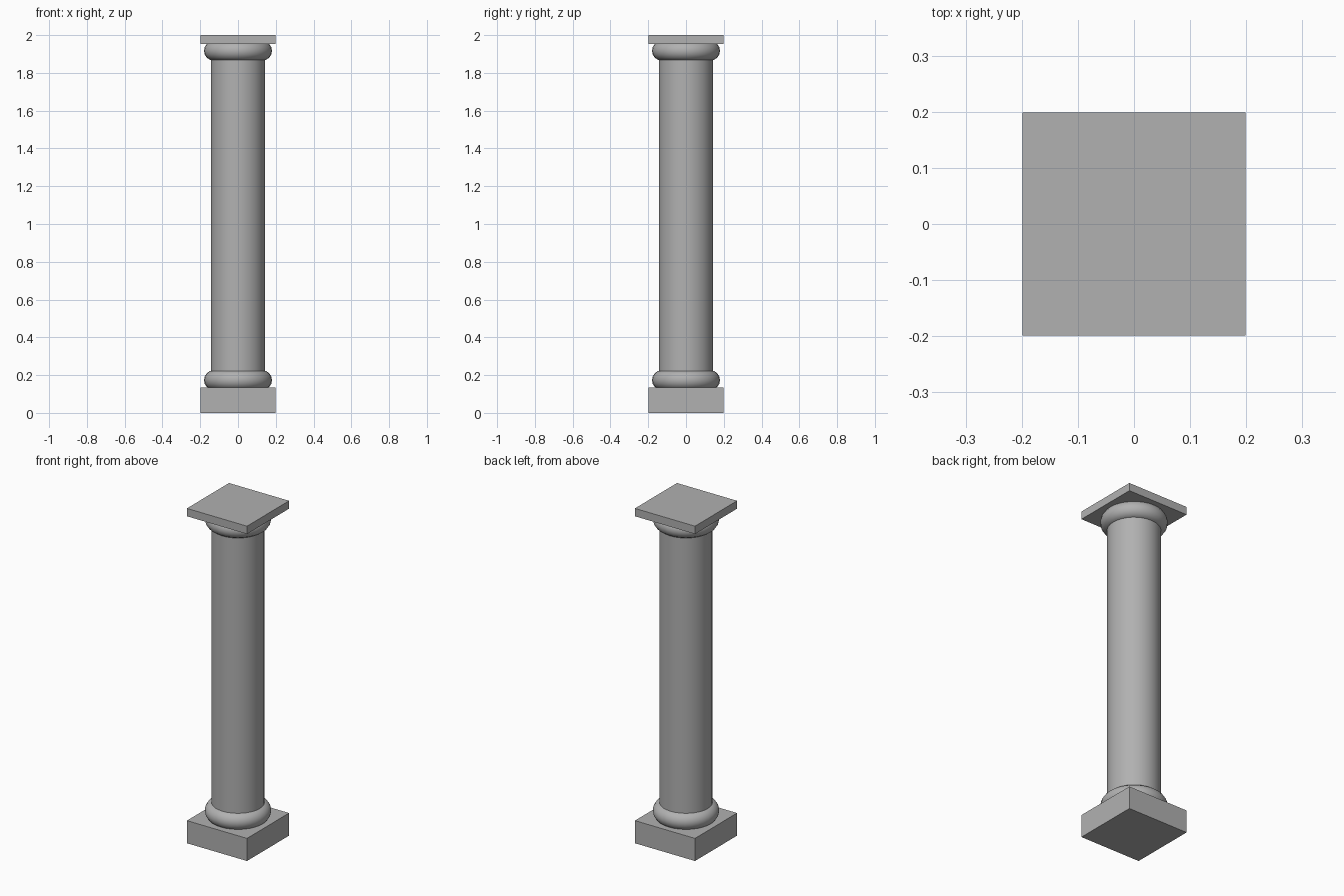
import bpy, math

if "Cube" in bpy.data.objects:
    bpy.data.objects.remove(bpy.data.objects["Cube"])

# mid-grey stone
stone = bpy.data.materials.new("stone")
stone.diffuse_color = (0.44, 0.44, 0.44, 1)
stone.use_nodes = True
stone.node_tree.nodes["Principled BSDF"].inputs["Base Color"].default_value = stone.diffuse_color

def finish(name):
    o = bpy.context.object
    o.name = name
    o.data.materials.append(stone)
    return o

def slab(name, z0, z1):
    bpy.ops.mesh.primitive_cube_add(size=1, location=(0, 0, (z0 + z1) / 2))
    o = finish(name)
    o.scale = (0.397, 0.397, z1 - z0)
    bpy.ops.object.transform_apply(location=False, rotation=False, scale=True)

def ring(name, z):
    bpy.ops.mesh.primitive_torus_add(major_radius=0.128, minor_radius=0.052,
                                     major_segments=32, minor_segments=16,
                                     location=(0, 0, z))
    finish(name)
    bpy.ops.object.shade_smooth()

# square plinth and top slab
slab("plinth", 0, 0.135)
slab("top_slab", 1.953, 2.0)

# round shaft
bpy.ops.mesh.primitive_cylinder_add(vertices=32, radius=0.144, depth=1.86,
                                    location=(0, 0, 1.045))
finish("shaft")
bpy.ops.object.shade_smooth_by_angle(angle=math.radians(30))

# rounded rings at both ends of the shaft
ring("base_ring", 0.174)
ring("capital_ring", 1.917)
